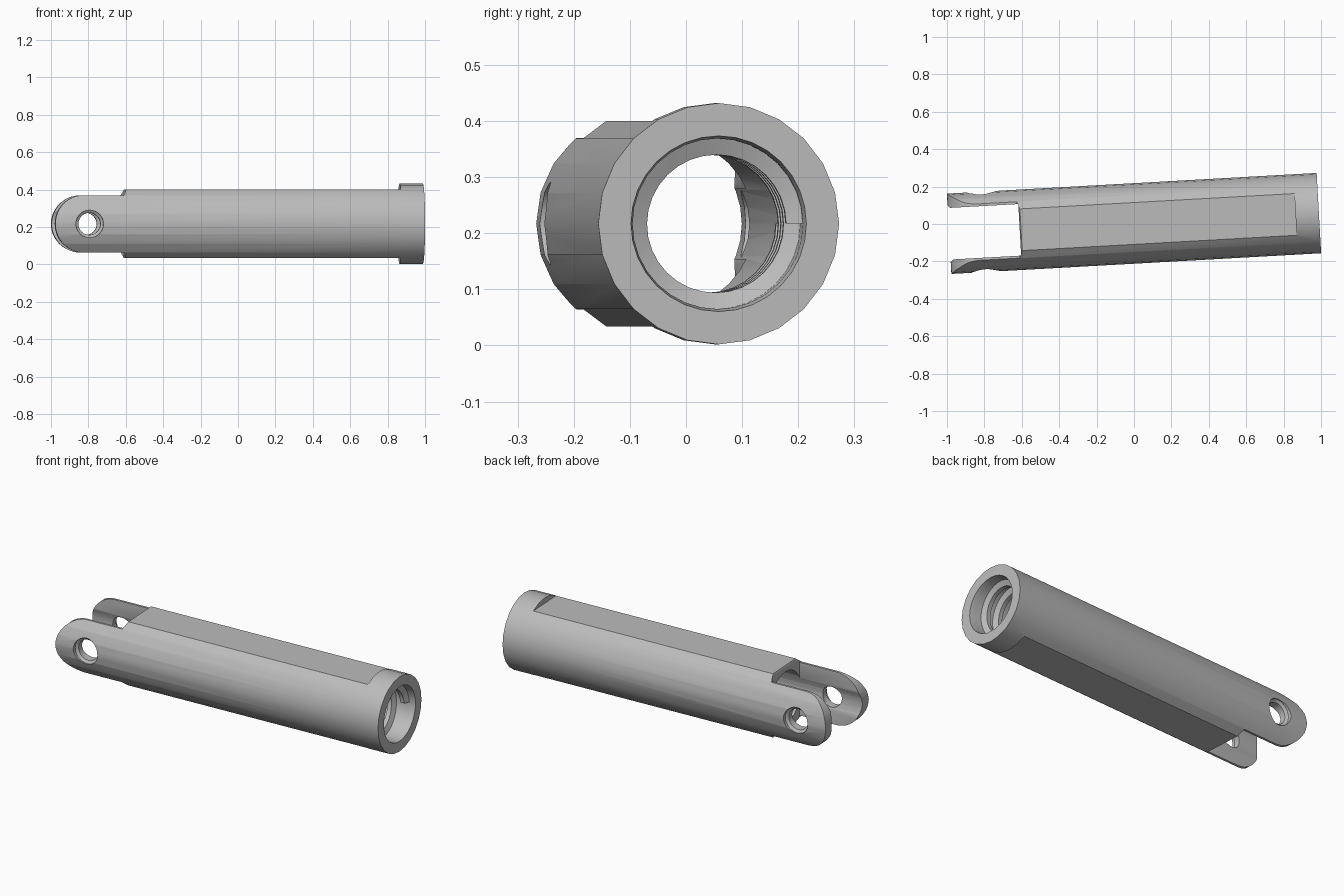
import bpy, bmesh, math
from math import pi, sin, cos
from mathutils import Matrix

if "Cube" in bpy.data.objects:
    bpy.data.objects.remove(bpy.data.objects["Cube"])

R = 0.215          # outer radius of the tube
BORE = 0.152       # inner radius
RIDGE = 0.123      # thread crest radius
END = 0.99         # half length

steel = bpy.data.materials.new("grey_steel")
steel.use_nodes = True
steel.diffuse_color = (0.5, 0.5, 0.5, 1)
steel.node_tree.nodes["Principled BSDF"].inputs["Base Color"].default_value = (0.5, 0.5, 0.5, 1)


def finish(name, bm):
    bmesh.ops.recalc_face_normals(bm, faces=bm.faces)
    mesh = bpy.data.meshes.new(name)
    bm.to_mesh(mesh)
    bm.free()
    mesh.materials.append(steel)
    ob = bpy.data.objects.new(name, mesh)
    bpy.context.collection.objects.link(ob)
    return ob


def lathe(name, profile, sides, axis="X"):
    """Solid of revolution from (position, radius) pairs."""
    bm = bmesh.new()
    rings = [[bm.verts.new((x, r * cos(2 * pi * i / sides), r * sin(2 * pi * i / sides)))
              for i in range(sides)] for x, r in profile]
    for a, b in zip(rings, rings[1:]):
        for i in range(sides):
            j = (i + 1) % sides
            bm.faces.new((a[i], a[j], b[j], b[i]))
    bm.faces.new(rings[0])
    bm.faces.new(rings[-1])
    if axis == "Y":
        bmesh.ops.transform(bm, matrix=Matrix.Rotation(pi / 2, 4, "Z"), verts=bm.verts)
    return finish(name, bm)


def prism(name, outline, half_width):
    """Side outline (x, z) extruded across y."""
    bm = bmesh.new()
    face = bm.faces.new([bm.verts.new((x, -half_width, z)) for x, z in outline])
    ext = bmesh.ops.extrude_face_region(bm, geom=[face])
    moved = [v for v in ext["geom"] if isinstance(v, bmesh.types.BMVert)]
    bmesh.ops.translate(bm, vec=(0, 2 * half_width, 0), verts=moved)
    return finish(name, bm)


def combine(target, tool, operation):
    mod = target.modifiers.new(operation.lower(), "BOOLEAN")
    mod.operation, mod.solver, mod.object = operation, "EXACT", tool
    bpy.context.view_layer.objects.active = target
    bpy.ops.object.modifier_apply(modifier=mod.name)
    bpy.data.objects.remove(tool)


# Round bar
body = lathe("clevis_tube", [(-1.05, R), (END, R)], 24)

# Side outline: rounded arm tips, arm shoulder, flats and full round head
ARM, FLAT = 0.153, 0.183
tip = [(-END + ARM - ARM * sin(a), ARM * cos(a)) for a in [pi * i / 24 for i in range(25)]]
low = [(-0.62, -ARM), (-0.605, -FLAT), (0.865, -FLAT), (0.865, -0.3), (1.1, -0.3)]
outline = tip + low + [(x, -z) for x, z in reversed(low)]
combine(body, prism("outline_tool", outline, 0.4), "INTERSECT")

# Bore with chamfered mouth, and the slot between the arms
mouth = [(-1.2, BORE), (0.96, BORE), (END + 0.01, 0.158)]
combine(body, lathe("bore_tool", mouth, 32), "DIFFERENCE")
slot = [(-1.2, -0.4), (-0.612, -0.4), (-0.612, 0.4), (-1.2, 0.4)]
combine(body, prism("slot_tool", slot, 0.138), "DIFFERENCE")

# Stepped pin holes through both arms
pin = [(-0.3, 0.074), (-0.195, 0.074), (-0.185, 0.059)]
pin += [(-x, r) for x, r in reversed(pin)]
drill = lathe("pin_tool", pin, 24, "Y")
drill.location.x = -0.806
bpy.context.view_layer.update()
combine(body, drill, "DIFFERENCE")

# Helical thread ridge just inside the mouth
bm = bmesh.new()
PITCH, TURNS, STEPS = 0.08, 4, 32
section = [(-0.028, BORE + 0.006), (-0.012, RIDGE), (0.012, RIDGE), (0.028, BORE + 0.006)]
rows = []
for k in range(TURNS * STEPS + 1):
    a = 2 * pi * k / STEPS
    x0 = 0.93 - PITCH * k / STEPS
    rows.append([bm.verts.new((x0 + dx, r * cos(a), r * sin(a))) for dx, r in section])
for p, q in zip(rows, rows[1:]):
    for i in range(4):
        j = (i + 1) % 4
        bm.faces.new((p[i], p[j], q[j], q[i]))
bm.faces.new(rows[0])
bm.faces.new(rows[-1])
thread = finish("inner_thread", bm)

# Place and shade
for ob in (body, thread):
    ob.rotation_euler.z = math.radians(3.2)
    ob.location = (0, 0.003, 0.217)
    bpy.ops.object.select_all(action="DESELECT")
    ob.select_set(True)
    bpy.context.view_layer.objects.active = ob
    bpy.ops.object.shade_smooth_by_angle(angle=math.radians(30))
